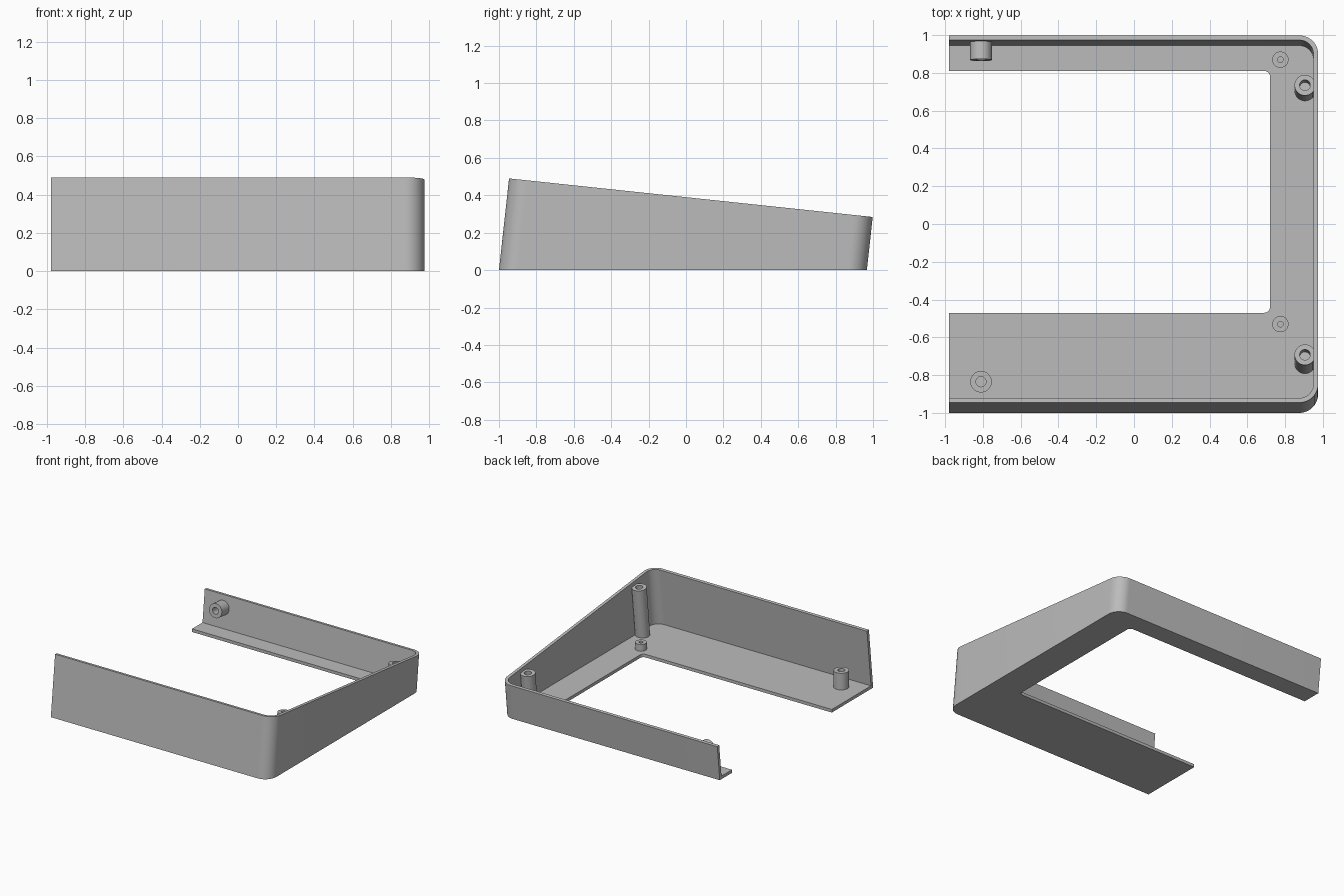
import bpy, bmesh, math
from mathutils import Vector

cube = bpy.data.objects.get("Cube")
if cube:
    bpy.data.objects.remove(cube, do_unlink=True)

LEAN = 0.11          # backward lean of walls and tall posts
WALL = 0.025
FLOOR = 0.025
LEFT, RIGHT, FRONT, BACK = -0.98, 0.975, -1.0, 0.967

grey = bpy.data.materials.new("plain grey")
grey.use_nodes = True
colour = (0.5, 0.5, 0.5, 1)
grey.diffuse_color = colour
grey.node_tree.nodes["Principled BSDF"].inputs["Base Color"].default_value = colour


def finish(name, bm):
    bmesh.ops.recalc_face_normals(bm, faces=bm.faces)
    mesh = bpy.data.meshes.new(name)
    bm.to_mesh(mesh)
    bm.free()
    obj = bpy.data.objects.new(name, mesh)
    bpy.context.collection.objects.link(obj)
    mesh.materials.append(grey)
    bpy.ops.object.select_all(action='DESELECT')
    obj.select_set(True)
    bpy.context.view_layer.objects.active = obj
    bpy.ops.object.shade_smooth_by_angle(angle=math.radians(35))
    return obj


def u_path(front, back, right, radius, steps):
    """Plan outline of a U open to the left, with rounded corners."""
    pts = [(LEFT, front)]
    for cy, start in ((front + radius, -90), (back - radius, 0)):
        for i in range(steps + 1):
            a = math.radians(start + 90 * i / steps)
            pts.append((right - radius + radius * math.cos(a), cy + radius * math.sin(a)))
    return pts + [(LEFT, back)]


def rim_height(y):
    """Height where a leaning line starting at y meets the sloping rim."""
    slope = 0.106
    return (0.49 - slope * (y + 0.945)) / (1 + slope * LEAN)


def lean(x, y, z):
    return (x, y + LEAN * z, z)


# Leaning outer wall with sloping rim
outer = u_path(FRONT, BACK, RIGHT, 0.1, 12)
inner = u_path(FRONT + WALL, BACK - WALL, RIGHT - WALL, 0.1 - WALL, 12)
bm = bmesh.new()
loops = []
for (ox, oy), (ix, iy) in zip(outer, inner):
    corners = [lean(ox, oy, 0), lean(ox, oy, rim_height(oy)),
               lean(ix, iy, rim_height(iy)), lean(ix, iy, 0)]
    loops.append([bm.verts.new(c) for c in corners])
for a, b in zip(loops, loops[1:]):
    for k in range(4):
        n = (k + 1) % 4
        bm.faces.new((a[k], a[n], b[n], b[k]))
bm.faces.new(loops[0])
bm.faces.new(loops[-1])
finish("outer_wall", bm)

# Floor with a large opening
opening = u_path(-0.47, 0.81, 0.72, 0.03, 6)
outline = inner + opening[::-1]
bm = bmesh.new()
low = [bm.verts.new((x, y, 0)) for x, y in outline]
high = [bm.verts.new(lean(x, y, FLOOR) if i < len(inner) else (x, y, FLOOR))
        for i, (x, y) in enumerate(outline)]
bm.faces.new(low)
bm.faces.new(high)
for i in range(len(outline)):
    j = (i + 1) % len(outline)
    bm.faces.new((low[i], low[j], high[j], high[i]))
finish("floor", bm)


def boss(name, tip, axis, length, radius, hole, depth, sides=32):
    """Round screw boss with a blind hole, ending at tip."""
    axis = Vector(axis).normalized()
    turn = axis.to_track_quat('Z', 'Y')
    bm = bmesh.new()
    rings = []
    for r, down in ((radius, length), (radius, 0), (hole, 0), (hole, depth)):
        ring = []
        for i in range(sides):
            a = math.tau * i / sides
            p = Vector((r * math.cos(a), r * math.sin(a), -down))
            ring.append(bm.verts.new(turn @ p + Vector(tip)))
        rings.append(ring)
    for a, b in zip(rings, rings[1:]):
        for i in range(sides):
            j = (i + 1) % sides
            bm.faces.new((a[i], a[j], b[j], b[i]))
    bm.faces.new(rings[0])
    bm.faces.new(rings[-1])
    finish(name, bm)


# Tall leaning posts beside the side wall
for name, y, z in (("front_tall_post", -0.692, 0.428), ("back_tall_post", 0.735, 0.278)):
    boss(name, (0.905, y, z), (0, LEAN, 1), z - 0.01, 0.055, 0.028, 0.12)

# Short upright bosses on the floor
for name, y in (("front_small_boss", -0.53), ("back_small_boss", 0.87)):
    boss(name, (0.775, y, 0.08), (0, 0, 1), 0.07, 0.043, 0.015, 0.05)
boss("front_floor_boss", (-0.81, -0.835, 0.16), (0, 0, 1), 0.15, 0.057, 0.027, 0.12)

# Sideways boss on the back wall
boss("back_wall_boss", (-0.81, 0.868, 0.195), (0, -1, LEAN), 0.105, 0.057, 0.027, 0.09)
